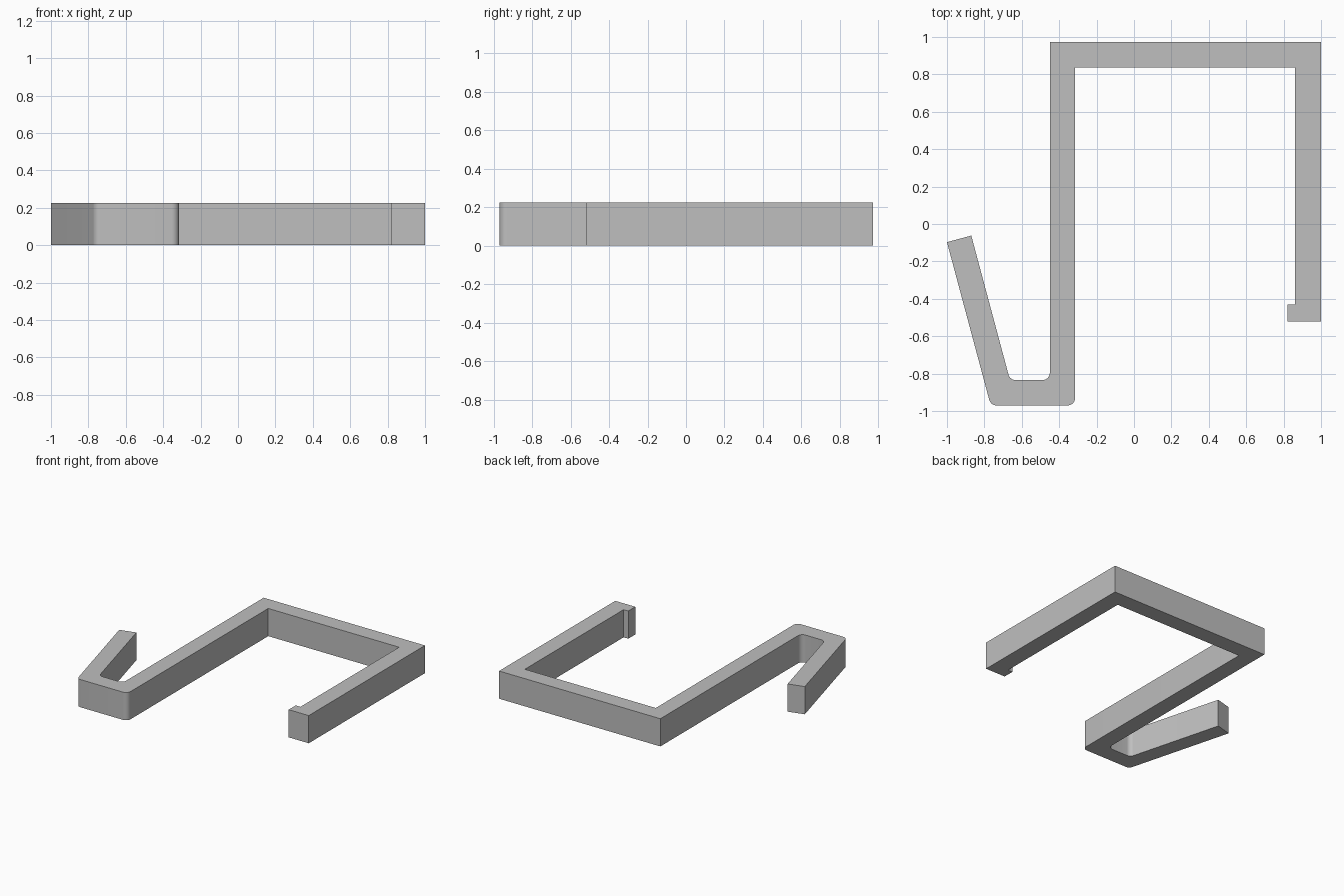
import bpy
import bmesh
import math
from mathutils import Vector

cube = bpy.data.objects.get("Cube")
if cube:
    bpy.data.objects.remove(cube, do_unlink=True)

HEIGHT = 0.225
RADIUS = 0.04
STEPS = 8

grey = bpy.data.materials.new("plain grey")
grey.use_nodes = True
grey.diffuse_color = (0.52, 0.52, 0.52, 1)
grey.node_tree.nodes["Principled BSDF"].inputs["Base Color"].default_value = grey.diffuse_color


def fillet(before, corner, after):
    """Points of a round arc that replaces a sharp corner."""
    a, c, b = Vector(before), Vector(corner), Vector(after)
    u, v = (a - c).normalized(), (b - c).normalized()
    half = u.angle(v) / 2
    centre = c + (u + v).normalized() * RADIUS / math.sin(half)
    start = c + u * RADIUS / math.tan(half) - centre
    end = c + v * RADIUS / math.tan(half) - centre
    sweep = start.angle(end)
    return [centre + (start * math.sin((1 - t) * sweep) + end * math.sin(t * sweep)) / math.sin(sweep)
            for t in (i / STEPS for i in range(STEPS + 1))]


# Outline of the hook: x, y, and whether the corner is rounded
outline = [
    # Square bracket with a small lip at its free end
    (-0.45, 0.972, False), (1, 0.972, False), (1, -0.52, False),
    (0.82, -0.52, False), (0.82, -0.43, False), (0.862, -0.43, False),
    (0.862, 0.838, False), (-0.315, 0.838, False),
    # Rounded foot and slanted arm
    (-0.315, -0.97, True), (-0.766, -0.97, True),
    (-1, -0.097, False), (-0.87, -0.062, False),
    (-0.663, -0.835, True), (-0.45, -0.835, True),
]

points = []
for i, (x, y, rounded) in enumerate(outline):
    if rounded:
        points += fillet(outline[i - 1][:2], (x, y), outline[(i + 1) % len(outline)][:2])
    else:
        points.append(Vector((x, y)))

# Extrude the outline into a solid bar
bm = bmesh.new()
base = bm.faces.new([bm.verts.new((p.x, p.y, 0)) for p in points])
top = bmesh.ops.extrude_face_region(bm, geom=[base], use_keep_orig=True)
bmesh.ops.translate(bm, vec=(0, 0, HEIGHT),
                    verts=[g for g in top["geom"] if isinstance(g, bmesh.types.BMVert)])
bmesh.ops.recalc_face_normals(bm, faces=bm.faces)
mesh = bpy.data.meshes.new("bent_hook")
bm.to_mesh(mesh)
bm.free()
mesh.materials.append(grey)

hook = bpy.data.objects.new("bent_hook", mesh)
bpy.context.collection.objects.link(hook)
bpy.ops.object.select_all(action='DESELECT')
bpy.context.view_layer.objects.active = hook
hook.select_set(True)
bpy.ops.object.shade_smooth_by_angle(angle=math.radians(30))
